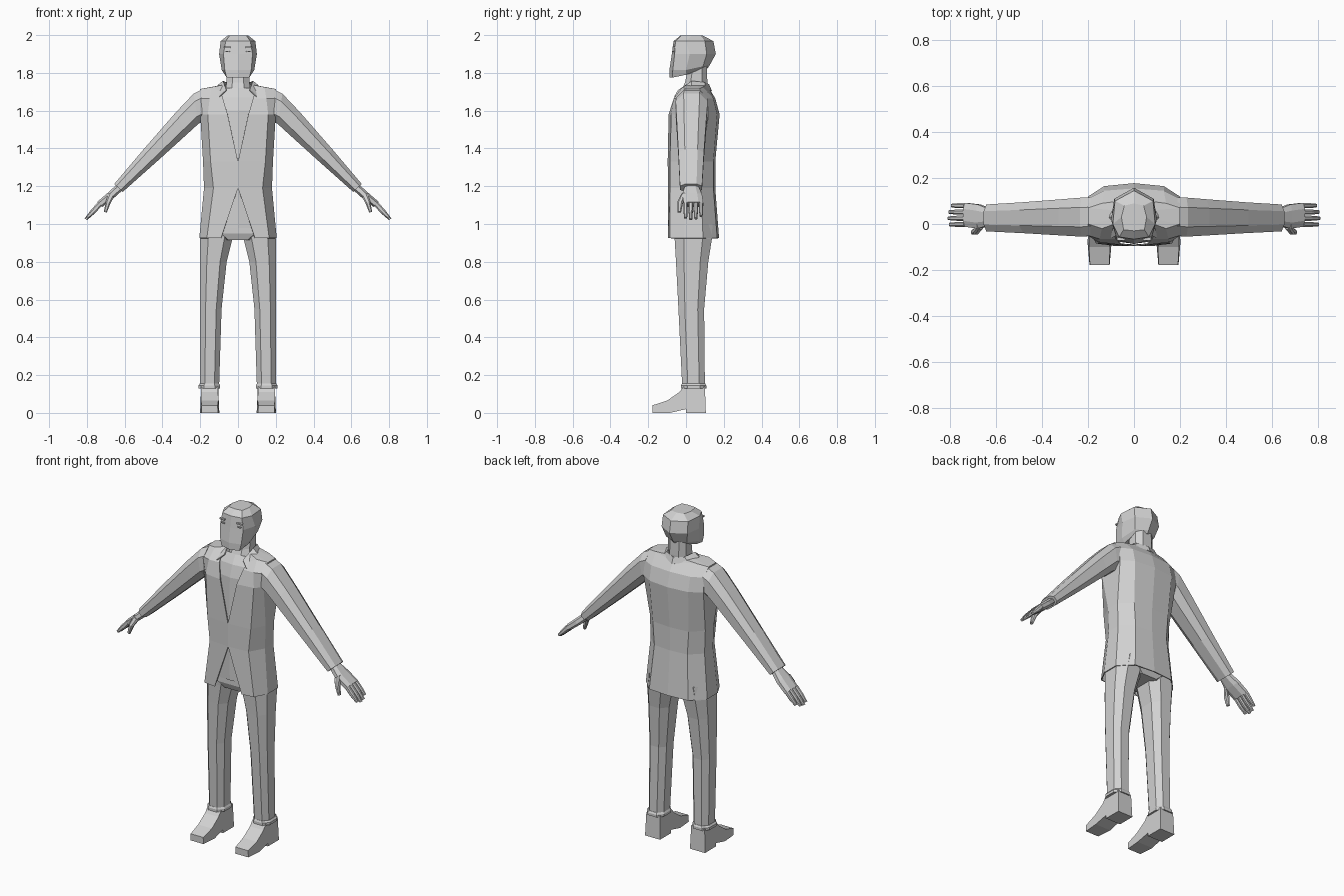
import bpy, bmesh
from mathutils import Vector as V

grey = bpy.data.materials.new("plain_grey")
grey.diffuse_color = (0.64, 0.64, 0.64, 1)


def finish(name, verts, faces, mirror=True, thick=0):
    """Flat-shaded object, optionally mirrored across x and given thickness."""
    bm = bmesh.new()
    vs = [bm.verts.new(v) for v in verts]
    for f in faces:
        bm.faces.new([vs[i] for i in f])
    bmesh.ops.recalc_face_normals(bm, faces=bm.faces[:])
    me = bpy.data.meshes.new(name)
    bm.to_mesh(me)
    bm.free()
    me.materials.append(grey)
    ob = bpy.data.objects.new(name, me)
    bpy.context.collection.objects.link(ob)
    if mirror:
        ob.modifiers.new("mirror", 'MIRROR')
    if thick:
        s = ob.modifiers.new("thickness", 'SOLIDIFY')
        s.thickness, s.offset = thick, -1
    return ob


def loft(name, rings, closed=True, caps=(True, True), **kw):
    """Skin a list of equal-length point rings."""
    n = len(rings[0])
    verts = [p for r in rings for p in r]
    faces = []
    for j in range(len(rings) - 1):
        for i in range(n if closed else n - 1):
            k = (i + 1) % n
            faces.append((j*n + i, j*n + k, (j+1)*n + k, (j+1)*n + i))
    if caps[0]:
        faces.append(tuple(range(n)))
    if caps[1]:
        faces.append(tuple(range(len(verts) - n, len(verts))))
    return finish(name, verts, faces, **kw)


def octagon(p, q, y0, y1, k=0.5):
    """Chamfered section spanning points p to q (x, z) and y0 to y1."""
    p, q = V((p[0], 0, p[1])), V((q[0], 0, q[1]))
    c, a = (p + q)/2 + V((0, (y0 + y1)/2, 0)), (p - q)/2
    b = V((0, (y1 - y0)/2, 0))
    pat = [(1, -k), (1, k), (k, 1), (-k, 1), (-1, k), (-1, -k), (-k, -1), (k, -1)]
    return [c + a*s + b*t for s, t in pat]


def upright(name, sections, k=0.5, **kw):
    """Vertical tube from (z, x0, x1, y0, y1) sections."""
    return loft(name, [octagon((x1, z), (x0, z), y0, y1, k)
                       for z, x0, x1, y0, y1 in sections], **kw)


def sloped(name, sections, k=0.5):
    """Sloped tube from (x_top, z_top, x_bottom, z_bottom, y0, y1) sections."""
    return loft(name, [octagon(s[:2], s[2:4], s[4], s[5], k) for s in sections])


def shell(levels):
    """Rows of (z, points), where a point may carry its own z."""
    return [[(p[0], p[1], p[2] if len(p) > 2 else z) for p in pts]
            for z, pts in levels]


# Jacket: open front edge, front corner, side, back corner, back centre
loft("jacket", shell([
    (.925, [(.09, -.095), (.165, -.085), (.205, -.01), (.205, .09), (.13, .165), (0, .175)]),
    (1.19, [(0, -.095), (.13, -.085), (.18, 0), (.18, .08), (.11, .145), (0, .155)]),
    (1.33, [(0, -.097), (.145, -.085), (.185, 0), (.185, .08), (.12, .145), (0, .155)]),
    (1.58, [(.055, -.092), (.16, -.078), (.2, -.04), (.2, .12), (.13, .165), (0, .178)]),
    (1.665, [(.08, -.065), (.15, -.065), (.2, -.05), (.2, .11), (.13, .145), (0, .155)]),
    (1.715, [(.09, -.03, 1.70), (.14, -.02, 1.725), (.2, 0), (.2, .07),
             (.14, .09, 1.725), (0, .125)]),
    (1.735, [(.075, -.02, 1.71), (.085, 0), (.09, .02), (.09, .06), (.06, .1), (0, .115)]),
]), closed=False, caps=(False, False), thick=.006)

# Draped collar around the neck
loft("collar", shell([
    (1.70, [(.1, -.062, 1.675), (.108, .03, 1.735), (.085, .1, 1.72), (0, .137, 1.705)]),
    (1.75, [(.062, -.042, 1.71), (.08, .03, 1.758), (.06, .1), (0, .122, 1.74)]),
]), closed=False, caps=(False, False), thick=.006)

# Shirt front behind the jacket opening
loft("shirt_front", shell([
    (.98, [(0, -.078), (.11, -.07)]), (1.33, [(0, -.086), (.11, -.072)]),
    (1.6, [(0, -.078), (.11, -.06)]), (1.67, [(0, -.055), (.1, -.045)]),
    (1.72, [(0, -.025), (.08, -.01)]),
]), closed=False, caps=(False, False))

# Neck and head
upright("neck", [(1.66, -.075, .075, -.045, .11), (1.75, -.06, .06, -.005, .113),
                 (1.85, -.06, .06, .015, .11)], mirror=False)
loft("head", shell([
    (1.775, [(0, -.088), (.06, -.072), (.068, 0, 1.79), (.055, .08, 1.82), (0, .115, 1.825)]),
    (1.815, [(0, -.088), (.07, -.07), (.086, 0), (.07, .09, 1.835), (0, .125, 1.84)]),
    (1.90, [(0, -.075), (.077, -.06), (.1, .02), (.086, .11), (0, .158)]),
    (1.968, [(0, -.066), (.065, -.056), (.092, 0), (.083, .1), (0, .145)]),
    (1.997, [(0, -.03), (.045, -.025), (.055, .03), (.042, .08), (0, .09)]),
]), closed=False)

# Brows and eyes as thin plates
for name, z, x0, x1, h in (("brow", 1.935, .04, .075, .004), ("eye", 1.914, .042, .066, .003)):
    upright(name, [(z - h, x0, x1, -.072, -.055), (z + h, x0, x1, -.072, -.055)], k=.8)

# Sleeves, hands, fingers
sloped("sleeve", [(.19, 1.712, .19, 1.54, -.052, .115), (.235, 1.69, .21, 1.53, -.055, .115),
                  (.33, 1.59, .27, 1.475, -.05, .108), (.5, 1.395, .43, 1.33, -.04, .095),
                  (.655, 1.212, .61, 1.17, -.032, .085)])
sloped("palm", [(.64, 1.21, .61, 1.18, -.005, .065), (.69, 1.165, .66, 1.135, -.02, .085),
                (.745, 1.117, .718, 1.09, -.012, .092)])
for i, (y, length) in enumerate([(-.002, .92), (.025, 1), (.052, .96), (.08, .8)]):
    dx, dz = .07*length, -.085*length
    sloped(f"finger_{i + 1}", [
        (.742, 1.115, .722, 1.095, y - .011, y + .011),
        (.742 + dx*.5, 1.115 + dz*.45, .722 + dx*.5, 1.095 + dz*.45, y - .011, y + .011),
        (.742 + dx, 1.115 + dz, .729 + dx, 1.106 + dz, y - .008, y + .008)])
sloped("thumb", [(.685, 1.165, .655, 1.145, -.025, .01), (.70, 1.12, .675, 1.11, -.046, -.016),
                 (.71, 1.065, .695, 1.06, -.046, -.026)])

# Trousers: hips, legs, cuffs
upright("hips", [(.915, -.1, .1, -.055, .13), (.95, -.18, .18, -.07, .145),
                 (1.1, -.16, .16, -.07, .13)], mirror=False)
upright("trouser_leg", [(1.0, .02, .19, -.068, .14), (.92, .03, .2, -.06, .137),
                        (.8, .06, .2, -.053, .118), (.55, .087, .2, -.04, .096),
                        (.14, .1, .2, -.02, .1)])
upright("trouser_cuff", [(.155, .1, .202, -.022, .102), (.145, .094, .21, -.027, .108),
                         (.13, .094, .21, -.027, .108)])

# Shoes: side profile (y, z, half width) swept across the foot
profile = [(-.178, 0, .044), (-.178, .04, .042), (-.10, .065, .046), (-.035, .11, .045),
           (-.012, .14, .045), (.1, .14, .045), (.105, 0, .05), (0, 0, .05),
           (0, .02, .05), (-.085, 0, .052)]
loft("shoe", [[(.15 + s*w, y, z) for y, z, w in profile] for s in (-1, 1)])
